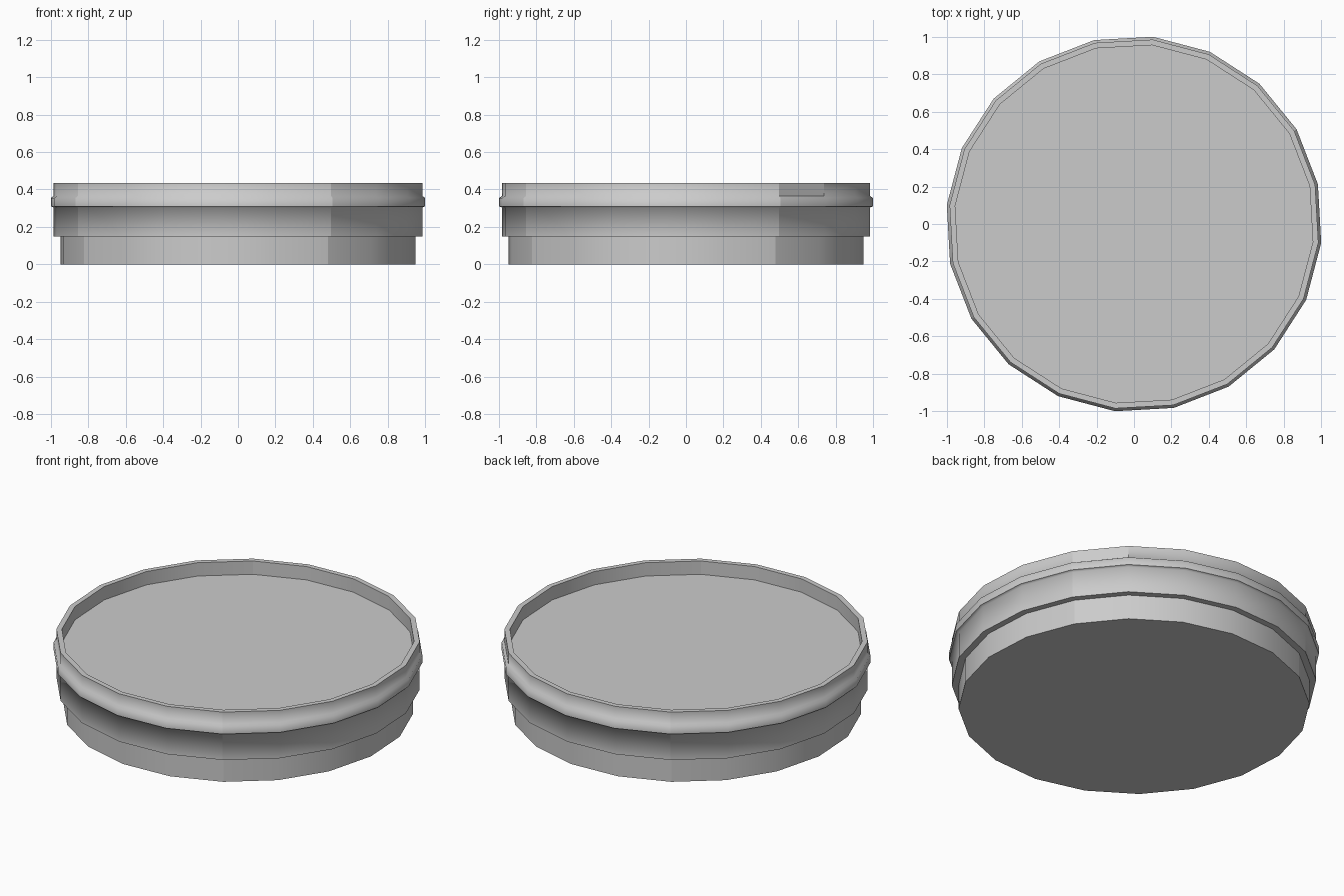
import bpy, bmesh
from math import cos, sin, radians

cube = bpy.data.objects.get("Cube")
if cube:
    bpy.data.objects.remove(cube, do_unlink=True)

SIDES = 20
START = radians(30.2)

grey = bpy.data.materials.new("light grey")
grey.use_nodes = True
colour = (0.6, 0.6, 0.6, 1)
grey.diffuse_color = colour
grey.node_tree.nodes["Principled BSDF"].inputs["Base Color"].default_value = colour

# Outline from the underside to the sunken top: radius, height, crisp ring
profile = [
    (0.953, 0.0, True),      # foot
    (0.953, 0.148, True),
    (0.99, 0.148, True),     # drum wall
    (0.99, 0.304, False),
    (1.005, 0.31, True),     # raised band
    (1.005, 0.355, False),
    (0.99, 0.364, False),
    (0.99, 0.435, True),     # rim
    (0.96, 0.435, True),
    (0.96, 0.355, True),     # sunken floor
]

bm = bmesh.new()
rings = []
for r, z, _ in profile:
    rings.append([bm.verts.new((r * cos(START + radians(360 * i / SIDES)),
                                r * sin(START + radians(360 * i / SIDES)), z))
                  for i in range(SIDES)])

# Walls between neighbouring rings, with crisp seams at each quarter turn
for k, (low, high) in enumerate(zip(rings, rings[1:])):
    for i in range(SIDES):
        j = (i + 1) % SIDES
        face = bm.faces.new((low[i], low[j], high[j], high[i]))
        face.smooth = True
        if i % (SIDES // 4) == 0:
            bm.edges.get((low[i], high[i])).smooth = False

# Underside and floor
bm.faces.new(reversed(rings[0]))
bm.faces.new(rings[-1])

# Crisp rings
for ring, (_, _, crisp) in zip(rings, profile):
    if crisp:
        for i in range(SIDES):
            bm.edges.get((ring[i], ring[(i + 1) % SIDES])).smooth = False

# One flat panel in the upper rim wall
panel = next(f for f in bm.faces if {rings[6][0], rings[6][1], rings[7][0]} <= set(f.verts))
panel.smooth = False
for edge in panel.edges:
    edge.smooth = False

mesh = bpy.data.meshes.new("round_lid")
bm.to_mesh(mesh)
bm.free()
mesh.materials.append(grey)
lid = bpy.data.objects.new("round_lid", mesh)
bpy.context.collection.objects.link(lid)
